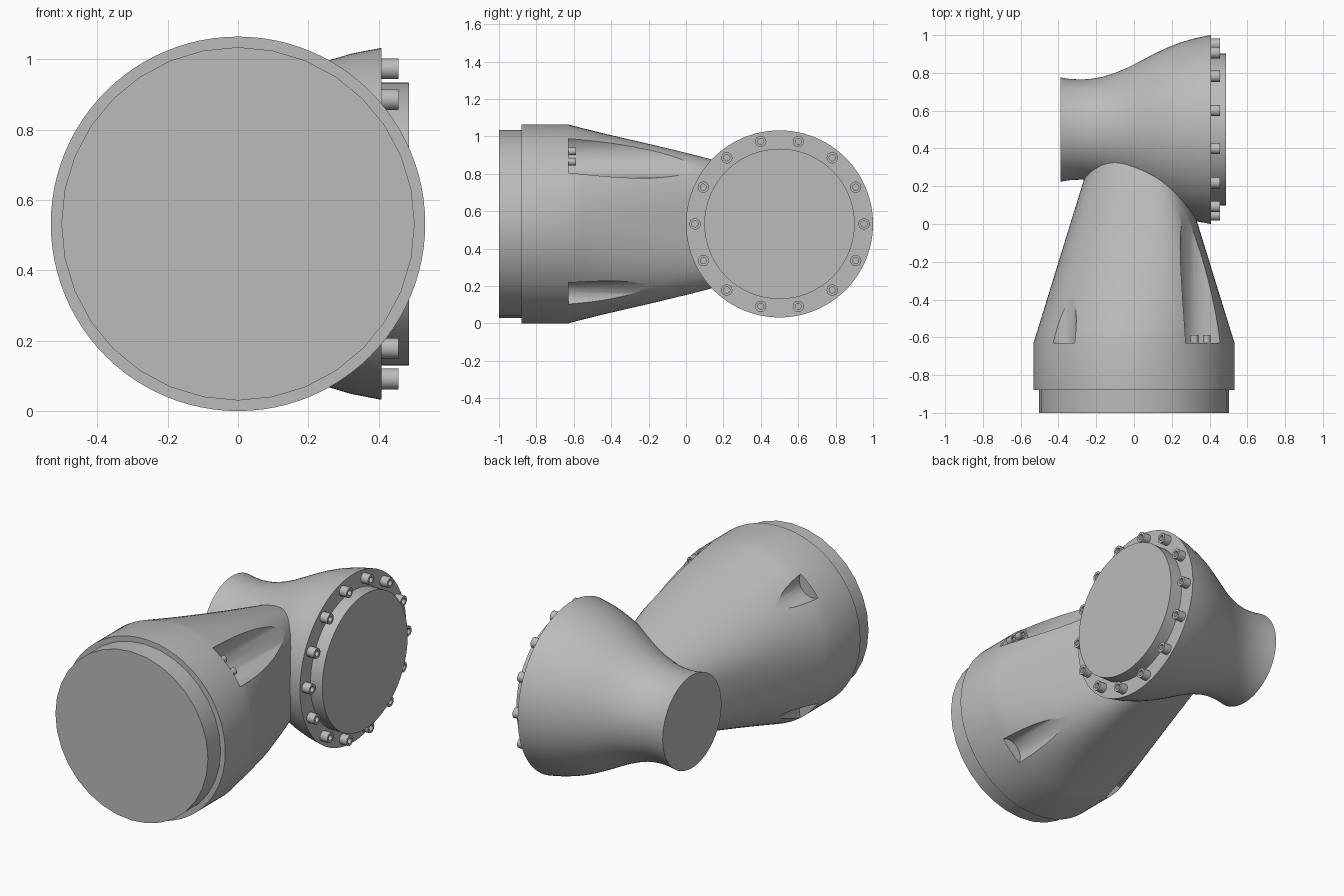
import bpy, bmesh, math
from mathutils import Vector

old = bpy.data.objects.get("Cube")
if old:
    bpy.data.objects.remove(old, do_unlink=True)

MID = 0.532  # height of both main axes

grey = bpy.data.materials.new("plain_grey")
grey.use_nodes = True
grey.diffuse_color = (0.5, 0.5, 0.5, 1)
grey.node_tree.nodes["Principled BSDF"].inputs["Base Color"].default_value = (0.5, 0.5, 0.5, 1)


def loft(name, rings):
    """Closed skin over a list of equal-length rings."""
    bm = bmesh.new()
    loops = [[bm.verts.new(p) for p in ring] for ring in rings]
    for a, b in zip(loops, loops[1:]):
        for i in range(len(a)):
            j = (i + 1) % len(a)
            bm.faces.new((a[i], a[j], b[j], b[i]))
    bm.faces.new(loops[0])
    bm.faces.new(loops[-1])
    bmesh.ops.recalc_face_normals(bm, faces=bm.faces)
    mesh = bpy.data.meshes.new(name)
    bm.to_mesh(mesh)
    bm.free()
    ob = bpy.data.objects.new(name, mesh)
    bpy.context.collection.objects.link(ob)
    mesh.materials.append(grey)
    return ob


def ring(axis, centre, r, n):
    """Circle of n points around the x or y axis."""
    pts = []
    for i in range(n):
        a = math.tau * i / n
        u, v = r * math.cos(a), r * math.sin(a)
        pts.append(Vector(centre) + (Vector((0, u, v)) if axis == "x" else Vector((u, 0, v))))
    return pts


def turned(name, axis, origin, profile, n=64):
    """Solid of revolution from (distance along axis, radius) pairs."""
    step = Vector((1, 0, 0)) if axis == "x" else Vector((0, 1, 0))
    return loft(name, [ring(axis, Vector(origin) + step * d, r, n) for d, r in profile])


def smooth(ob, angle=30):
    bpy.ops.object.select_all(action="DESELECT")
    ob.select_set(True)
    bpy.context.view_layer.objects.active = ob
    bpy.ops.object.shade_smooth_by_angle(angle=math.radians(angle))


def socket_bolt(name, axis, origin, r, length):
    """Cylinder head with a recessed socket."""
    inner = r * 0.55
    smooth(turned(name, axis, origin, [(-0.01, r), (length, r), (length, inner),
                                       (length * 0.5, inner)], 18))


# Round mounting plate at the front
smooth(turned("base_plate", "y", (0, -1, MID), [(0, 0.502), (0.13, 0.502)], 32))


# Arm housing: round collar that tapers to a skewed, squarish neck
def neck_section(t, n=96):
    y = -0.63 + 0.93 * t
    hw, hh, power = 0.532 - 0.287 * t, 0.532 - 0.25 * t, 2 / (2 + t)
    pts = []
    for i in range(n):
        c, s = math.cos(math.tau * i / n), math.sin(math.tau * i / n)
        x = hw * math.copysign(abs(c) ** power, c)
        z = hh * math.copysign(abs(s) ** power, s) * (1 + 0.9 * t * x)
        pts.append(Vector((x, y, MID + z)))
    return pts


collar = ring("y", (0, -0.88, MID), 0.532, 96)
arm = loft("arm_housing", [collar] + [neck_section(1.1 * i / 16) for i in range(17)])

# Bolt pockets on the four diagonals; the upper one on the flange side is larger
for sx in (-1, 1):
    for sz in (-1, 1):
        large = sx > 0 and sz > 0
        r, c = (0.13, 0.53) if large else (0.085, 0.552)
        c *= math.sqrt(0.5)
        cutter = turned("pocket_cutter", "y", (sx * c, -0.63, MID + sz * c),
                        [(0.001, r), (0.8, r)], 40)
        cutter.hide_render = True
        mod = arm.modifiers.new("pocket", "BOOLEAN")
        mod.operation = "DIFFERENCE"
        mod.solver = "EXACT"
        mod.object = cutter
        bpy.context.view_layer.objects.active = arm
        bpy.ops.object.modifier_apply(modifier=mod.name)
        bpy.data.objects.remove(cutter, do_unlink=True)
smooth(arm)

# Two bolts in the large pocket
for k, (x, z) in enumerate([(0.32, 0.92), (0.385, 0.865)]):
    socket_bolt(f"pocket_bolt_{k + 1}", "y", (x, -0.63, z), 0.021, 0.042)

# Flared joint housing across the arm
flare = [(-0.39, 0.276), (-0.34, 0.268), (-0.28, 0.265), (-0.23, 0.268), (-0.17, 0.278),
         (-0.1, 0.3), (-0.04, 0.325), (0.02, 0.355), (0.1, 0.397), (0.17, 0.431),
         (0.24, 0.459), (0.32, 0.483), (0.37, 0.493), (0.408, 0.5)]
smooth(turned("joint_housing", "x", (0, 0.5, MID), flare, 96))

# Raised cover and its ring of bolts
smooth(turned("joint_cover", "x", (0.4, 0.5, MID), [(0, 0.402), (0.086, 0.402)], 64))
for k in range(14):
    a = math.tau * k / 14
    socket_bolt(f"cover_bolt_{k + 1}", "x",
                (0.408, 0.5 + 0.452 * math.cos(a), MID + 0.452 * math.sin(a)), 0.03, 0.048)
